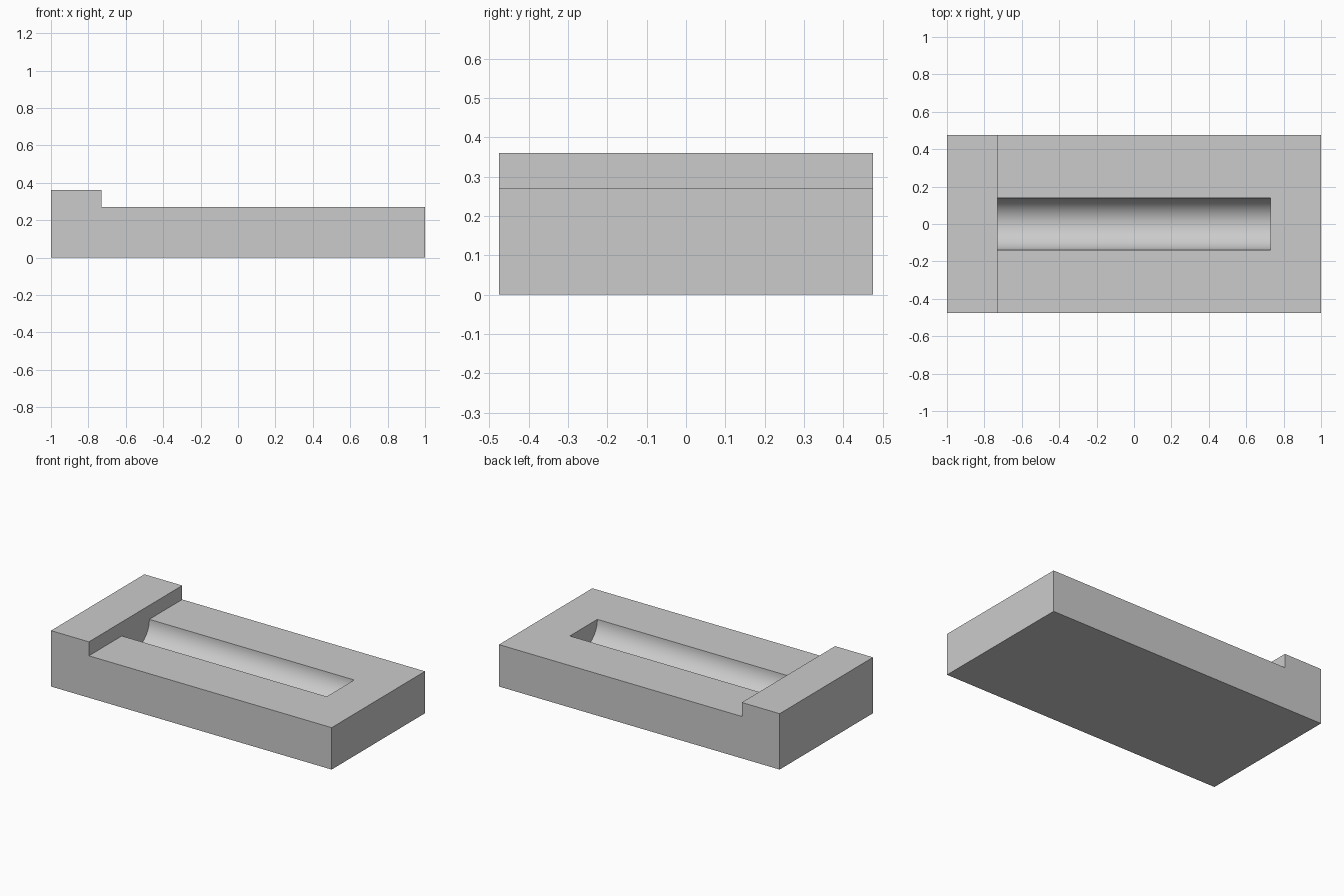
import bpy
import bmesh
from math import cos, sin, pi
from mathutils import Vector

cube = bpy.data.objects.get("Cube")
if cube:
    bpy.data.objects.remove(cube, do_unlink=True)

# Main dimensions
HALF_LENGTH, HALF_WIDTH = 1.0, 0.475
DECK, STEP_TOP = 0.27, 0.36
GROOVE_END, RADIUS = 0.73, 0.14
SEGMENTS = 32

grey = bpy.data.materials.new("plain_grey")
grey.use_nodes = True
colour = (0.6, 0.6, 0.6, 1)
grey.diffuse_color = colour
grey.node_tree.nodes["Principled BSDF"].inputs["Base Color"].default_value = colour


def extrude_profile(name, points, offset):
    """Make a solid by sweeping a closed profile along an offset."""
    bm = bmesh.new()
    face = bm.faces.new([bm.verts.new(p) for p in points])
    swept = bmesh.ops.extrude_face_region(bm, geom=[face], use_keep_orig=True)
    moved = [g for g in swept["geom"] if isinstance(g, bmesh.types.BMVert)]
    bmesh.ops.translate(bm, verts=moved, vec=Vector(offset))
    bmesh.ops.recalc_face_normals(bm, faces=bm.faces)
    mesh = bpy.data.meshes.new(name)
    bm.to_mesh(mesh)
    bm.free()
    mesh.materials.append(grey)
    obj = bpy.data.objects.new(name, mesh)
    bpy.context.collection.objects.link(obj)
    return obj


# Block with a raised step across its right end
side = [(-HALF_LENGTH, 0), (HALF_LENGTH, 0), (HALF_LENGTH, DECK),
        (-GROOVE_END, DECK), (-GROOVE_END, STEP_TOP), (-HALF_LENGTH, STEP_TOP)]
block = extrude_profile("stepped_block", [(x, -HALF_WIDTH, z) for x, z in side],
                        (0, 2 * HALF_WIDTH, 0))

# Half-round cutter, straight-sided above the deck
angles = [pi + pi * i / SEGMENTS for i in range(SEGMENTS + 1)]
section = [(RADIUS * cos(a), DECK + RADIUS * sin(a)) for a in angles]
section += [(RADIUS, DECK + 0.03), (-RADIUS, DECK + 0.03)]
cutter = extrude_profile("groove_cutter", [(-GROOVE_END, y, z) for y, z in section],
                         (2 * GROOVE_END, 0, 0))
cutter.hide_render = True

# Cut the groove, then drop the cutter
cut = block.modifiers.new("groove", "BOOLEAN")
cut.operation = "DIFFERENCE"
cut.solver = "EXACT"
cut.object = cutter
bpy.context.view_layer.objects.active = block
block.select_set(True)
bpy.ops.object.modifier_apply(modifier=cut.name)
bpy.data.objects.remove(cutter, do_unlink=True)

# Smooth groove, sharp block edges
bpy.ops.object.select_all(action="DESELECT")
block.select_set(True)
bpy.ops.object.shade_smooth_by_angle(angle=pi / 6)
